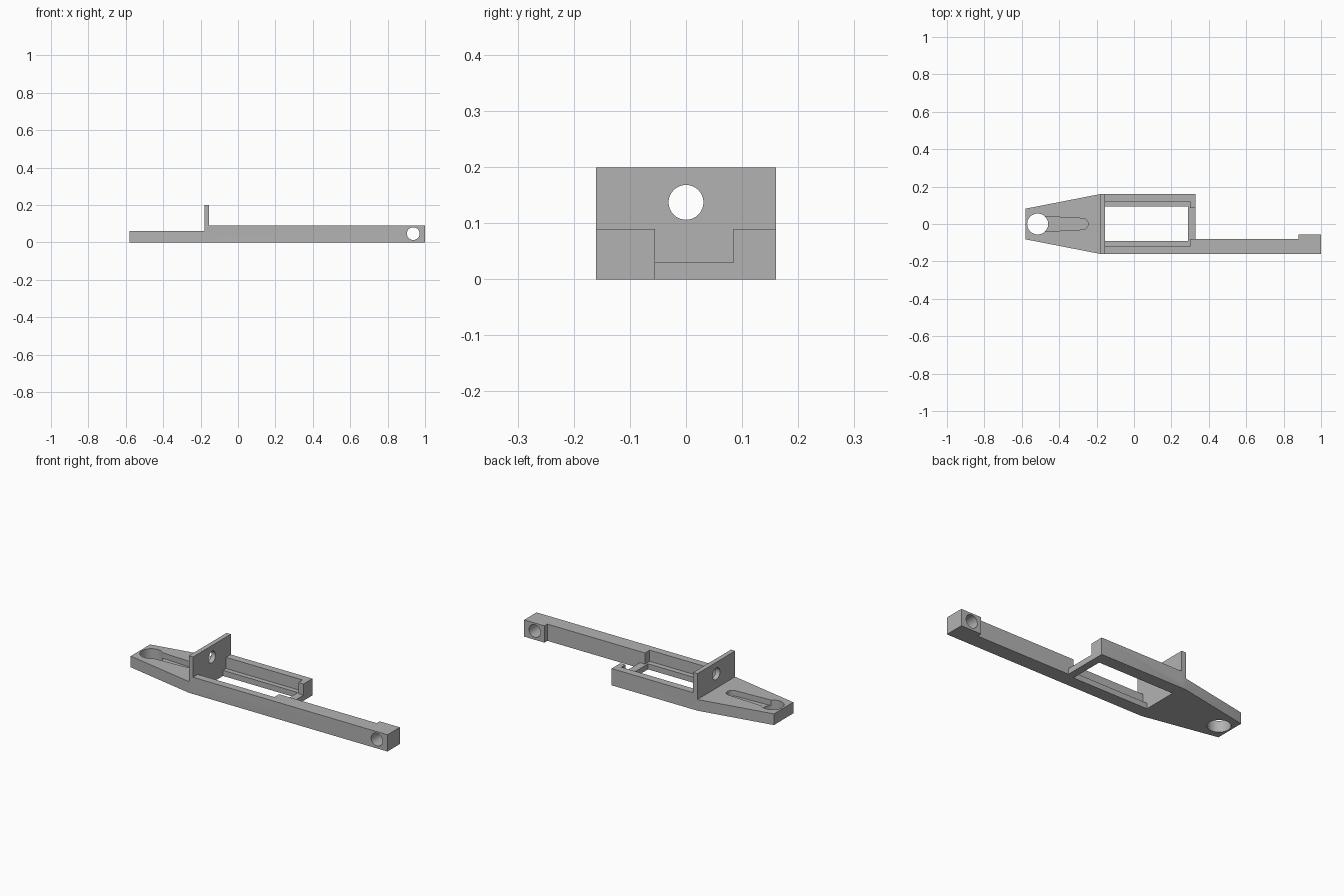
import bpy, bmesh, math
from mathutils import Matrix

if "Cube" in bpy.data.objects:
    bpy.data.objects.remove(bpy.data.objects["Cube"], do_unlink=True)

grey = bpy.data.materials.new("plain grey")
grey.use_nodes = True
colour = (0.45, 0.45, 0.45, 1)
grey.diffuse_color = colour
grey.node_tree.nodes["Principled BSDF"].inputs["Base Color"].default_value = colour


def add(name, bm):
    bmesh.ops.recalc_face_normals(bm, faces=bm.faces)
    mesh = bpy.data.meshes.new(name)
    bm.to_mesh(mesh)
    bm.free()
    mesh.materials.append(grey)
    obj = bpy.data.objects.new(name, mesh)
    bpy.context.collection.objects.link(obj)
    return obj


def prism(name, outline, low, high):
    """Extrude a plan outline from low to high."""
    bm = bmesh.new()
    face = bm.faces.new([bm.verts.new((x, y, low)) for x, y in outline])
    top = bmesh.ops.extrude_face_region(bm, geom=[face])["geom"]
    verts = [v for v in top if isinstance(v, bmesh.types.BMVert)]
    bmesh.ops.translate(bm, verts=verts, vec=(0, 0, high - low))
    return add(name, bm)


def box(name, x0, x1, y0, y1, z0, z1):
    return prism(name, [(x0, y0), (x1, y0), (x1, y1), (x0, y1)], z0, z1)


def rod(name, centre, radius, axis, length=0.5):
    bm = bmesh.new()
    turn = Matrix.Rotation(math.pi / 2, 4, axis) if axis else Matrix()
    bmesh.ops.create_cone(bm, cap_ends=True, segments=48, radius1=radius,
                          radius2=radius, depth=length,
                          matrix=Matrix.Translation(centre) @ turn)
    return add(name, bm)


def combine(body, tool, operation="DIFFERENCE"):
    """Apply one boolean and discard the tool."""
    tool.hide_render = True
    mod = body.modifiers.new(tool.name, "BOOLEAN")
    mod.operation, mod.object, mod.solver = operation, tool, "EXACT"
    graph = bpy.context.evaluated_depsgraph_get()
    mesh = bpy.data.meshes.new_from_object(body.evaluated_get(graph))
    body.modifiers.clear()
    body.data = mesh
    bpy.data.objects.remove(tool, do_unlink=True)


# Whole plan: tapered nose, cradle, long arm and its end block
body = prism("cradle_and_arm", [
    (-0.58, -0.082), (-0.18, -0.16), (1, -0.16), (1, -0.055), (0.88, -0.055),
    (0.88, -0.08), (0.33, -0.08), (0.33, 0.16), (-0.18, 0.16), (-0.58, 0.082),
], 0, 0.09)

# Lower nose, cradle recess with ledges, low end bar, open window
combine(body, box("nose_top", -0.7, -0.18, -0.3, 0.3, 0.06, 0.3))
combine(body, box("cradle_recess", -0.155, 0.30, -0.12, 0.12, 0.03, 0.3))
combine(body, box("end_gap", 0.28, 0.4, -0.08, 0.085, 0.03, 0.3))
combine(body, box("window", -0.155, 0.29, -0.092, 0.094, -0.1, 0.3))

# Tapered round-ended slot and through hole in the nose
tip = [(-0.275 + 0.03 * math.cos(a), 0.03 * math.sin(a))
       for a in (math.pi * (i / 12 - 0.5) for i in range(13))]
combine(body, prism("slot", [(-0.515, -0.042)] + tip + [(-0.515, 0.042)], 0.03, 0.2))
combine(body, rod("nose_hole", (-0.515, 0, 0), 0.056, None))

# Upright plate with its hole
combine(body, box("upright_plate", -0.18, -0.155, -0.16, 0.16, 0.03, 0.199), "UNION")
combine(body, rod("plate_hole", (-0.17, 0, 0.137), 0.031, "Y", 0.2))

# Cross hole in the end block
combine(body, rod("arm_hole", (0.937, -0.1, 0.047), 0.034, "X"))

# Smooth holes, sharp edges
bpy.ops.object.select_all(action="DESELECT")
body.select_set(True)
bpy.context.view_layer.objects.active = body
bpy.ops.object.shade_smooth_by_angle(angle=math.radians(30))
